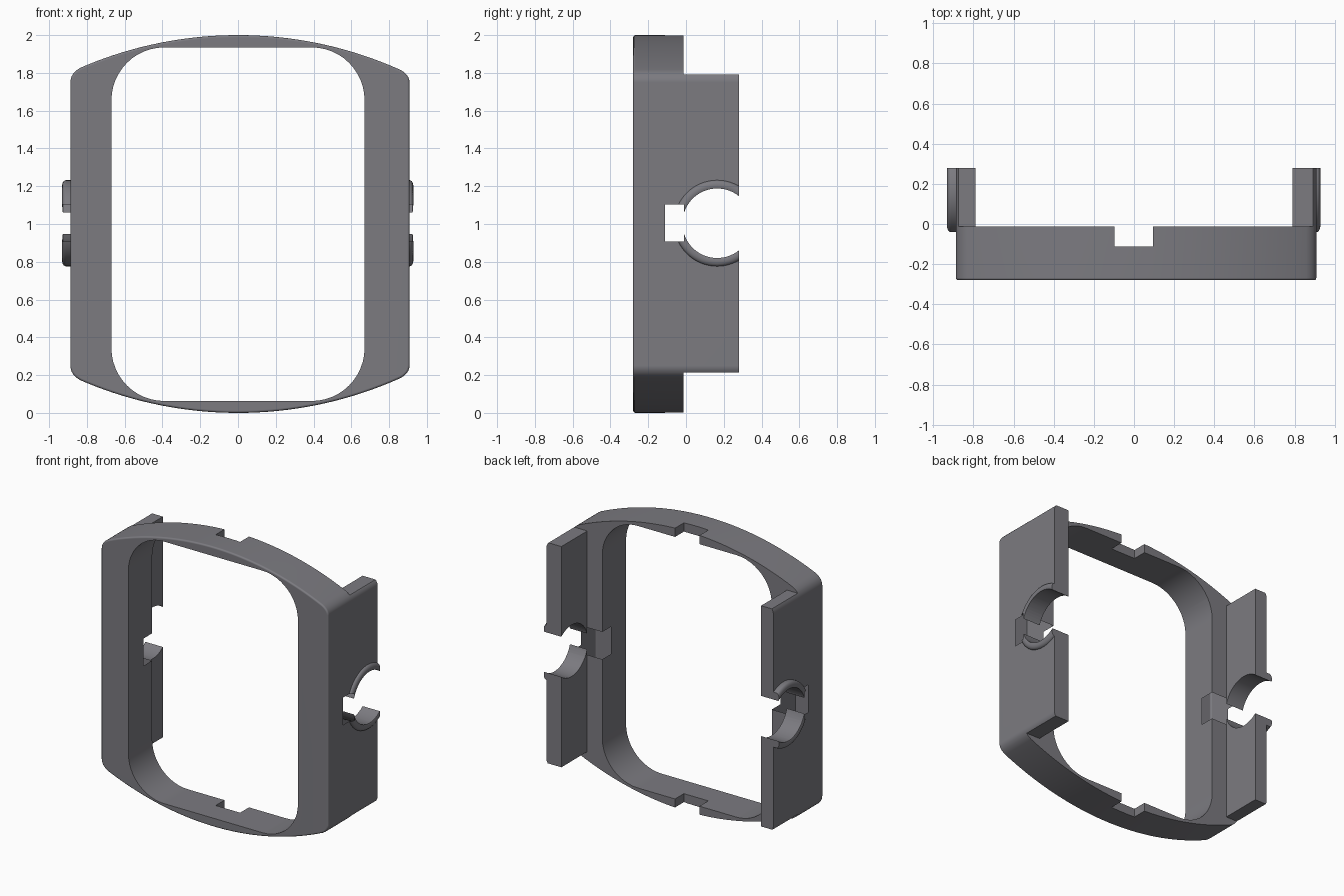
import bpy, bmesh
from math import sin, cos, pi, sqrt
from mathutils import Vector

if "Cube" in bpy.data.objects:
    bpy.data.objects.remove(bpy.data.objects["Cube"])


def new_object(name, bm):
    bmesh.ops.recalc_face_normals(bm, faces=bm.faces)
    mesh = bpy.data.meshes.new(name)
    bm.to_mesh(mesh)
    bm.free()
    ob = bpy.data.objects.new(name, mesh)
    bpy.context.collection.objects.link(ob)
    return ob


def prism(name, outline, y0, y1, front_bevel=0):
    """Extrude an (x, z) outline along y."""
    bm = bmesh.new()
    face = bm.faces.new([bm.verts.new((x, y0, z)) for x, z in outline])
    ext = bmesh.ops.extrude_face_region(bm, geom=[face], use_keep_orig=True)
    for v in ext["geom"]:
        if isinstance(v, bmesh.types.BMVert):
            v.co.y = y1
    bmesh.ops.recalc_face_normals(bm, faces=bm.faces)
    if front_bevel:
        bmesh.ops.bevel(bm, geom=list(face.edges), offset=front_bevel, segments=3,
                        profile=0.5, affect='EDGES')
    return new_object(name, bm)


def box(name, x0, x1, y0, y1, z0, z1):
    return prism(name, [(x0, z0), (x1, z0), (x1, z1), (x0, z1)], y0, y1)


def revolve(name, profile, cy, cz, n=64):
    """Revolve a closed (x, radius) profile about an x-axis line."""
    bm = bmesh.new()
    rings = [[bm.verts.new((x, cy + r * cos(2 * pi * i / n), cz + r * sin(2 * pi * i / n)))
              for x, r in profile] for i in range(n)]
    m = len(profile)
    for i in range(n):
        a, b = rings[i], rings[(i + 1) % n]
        for j in range(m):
            k = (j + 1) % m
            bm.faces.new((a[j], a[k], b[k], b[j]))
    return new_object(name, bm)


def disc(name, x0, x1, cy, cz, r, n=64):
    bm = bmesh.new()
    loops = [[bm.verts.new((x, cy + r * cos(2 * pi * i / n), cz + r * sin(2 * pi * i / n)))
              for i in range(n)] for x in (x0, x1)]
    bm.faces.new(loops[0])
    bm.faces.new(loops[1])
    for i in range(n):
        k = (i + 1) % n
        bm.faces.new((loops[0][i], loops[0][k], loops[1][k], loops[1][i]))
    return new_object(name, bm)


def boolean(target, tool, op='DIFFERENCE'):
    mod = target.modifiers.new(op, 'BOOLEAN')
    mod.operation, mod.object, mod.solver = op, tool, 'EXACT'
    bpy.context.view_layer.objects.active = target
    bpy.ops.object.modifier_apply(modifier=mod.name)
    bpy.data.objects.remove(tool)


# Outer outline: bowed top and bottom, straight sides, rounded corners
XL, XR, R = -0.887, 0.908, 2.1


def arc(x):
    return 2 - R + sqrt(R * R - x * x)


def corner(xs, inward):
    a, b = Vector((xs, 1.75)), Vector((xs, arc(xs) - 0.003))
    c = Vector((xs + inward, arc(xs + inward)))
    return [tuple(a * (1 - t) ** 2 + b * 2 * t * (1 - t) + c * t * t)
            for t in [i / 6 for i in range(7)]]


xa, xb = XL + 0.055, XR - 0.05
top = corner(XL, 0.055)
top += [(xa + (xb - xa) * i / 40, arc(xa + (xb - xa) * i / 40)) for i in range(1, 40)]
top += corner(XR, -0.05)[::-1]
outline = top + [(x, 2 - z) for x, z in reversed(top)]
frame = prism("case_frame", outline, -0.28, 0.28, 0.012)

# Dark grey finish
dark = bpy.data.materials.new("dark_grey")
dark.diffuse_color = (0.2, 0.197, 0.217, 1)
dark.use_nodes = True
dark.node_tree.nodes["Principled BSDF"].inputs["Base Color"].default_value = dark.diffuse_color
frame.data.materials.append(dark)

# Raised round lips around the side holes
CY, CZ, HOLE, LIP = 0.165, 1.004, 0.184, 0.228
for s, tip in ((-1, 0.931), (1, 0.928)):
    mid, half = (LIP + HOLE - 0.012) / 2, (LIP - HOLE + 0.012) / 2
    prof = [(s * 0.85, mid - half), (s * 0.85, mid + half)]
    prof += [(s * (tip - 0.02 + 0.02 * sin(pi * i / 10)), mid + half * cos(pi * i / 10))
             for i in range(11)]
    lip = revolve("lip", prof, CY, CZ)
    lip.data.materials.append(dark)
    boolean(frame, lip, 'UNION')

# Central window with rounded corners
r, hx, z0, z1 = 0.28, 0.67, 0.063, 1.935
window = []
for k, (cx, cz) in enumerate([(hx - r, z1 - r), (r - hx, z1 - r), (r - hx, z0 + r), (hx - r, z0 + r)]):
    window += [(cx + r * cos(pi / 2 * (k + i / 12)), cz + r * sin(pi / 2 * (k + i / 12)))
               for i in range(13)]


def cut(tool):
    tool.data.materials.append(dark)
    boolean(frame, tool)


cut(prism("window_cut", window, -0.5, 0.5))

# Rear material removed to leave the two side arms
cut(box("arm_gap", -0.79, 0.789, -0.012, 0.6, -0.5, 2.5))
cut(box("arm_top", -1.2, 1.2, -0.012, 0.6, 1.792, 2.6))
cut(box("arm_bottom", -1.2, 1.2, -0.012, 0.6, -0.6, 0.215))
cut(box("arm_end", -1.2, 1.2, 0.28, 0.8, -0.6, 2.6))

# Side holes, then notches in the middle of all four sides
cut(disc("side_hole", -1.3, 1.3, CY, CZ, HOLE))
cut(box("side_notch", -1.3, 1.3, -0.112, -0.010, 0.907, 1.102))
cut(box("end_notch", -0.098, 0.095, -0.112, 0.1, -0.5, 2.5))

# Smooth curved faces, keep crisp edges and flat large faces
bpy.ops.object.select_all(action='DESELECT')
frame.select_set(True)
bpy.context.view_layer.objects.active = frame
bpy.ops.object.shade_smooth_by_angle(angle=0.55)
wn = frame.modifiers.new("flat_faces", 'WEIGHTED_NORMAL')
wn.keep_sharp = True
